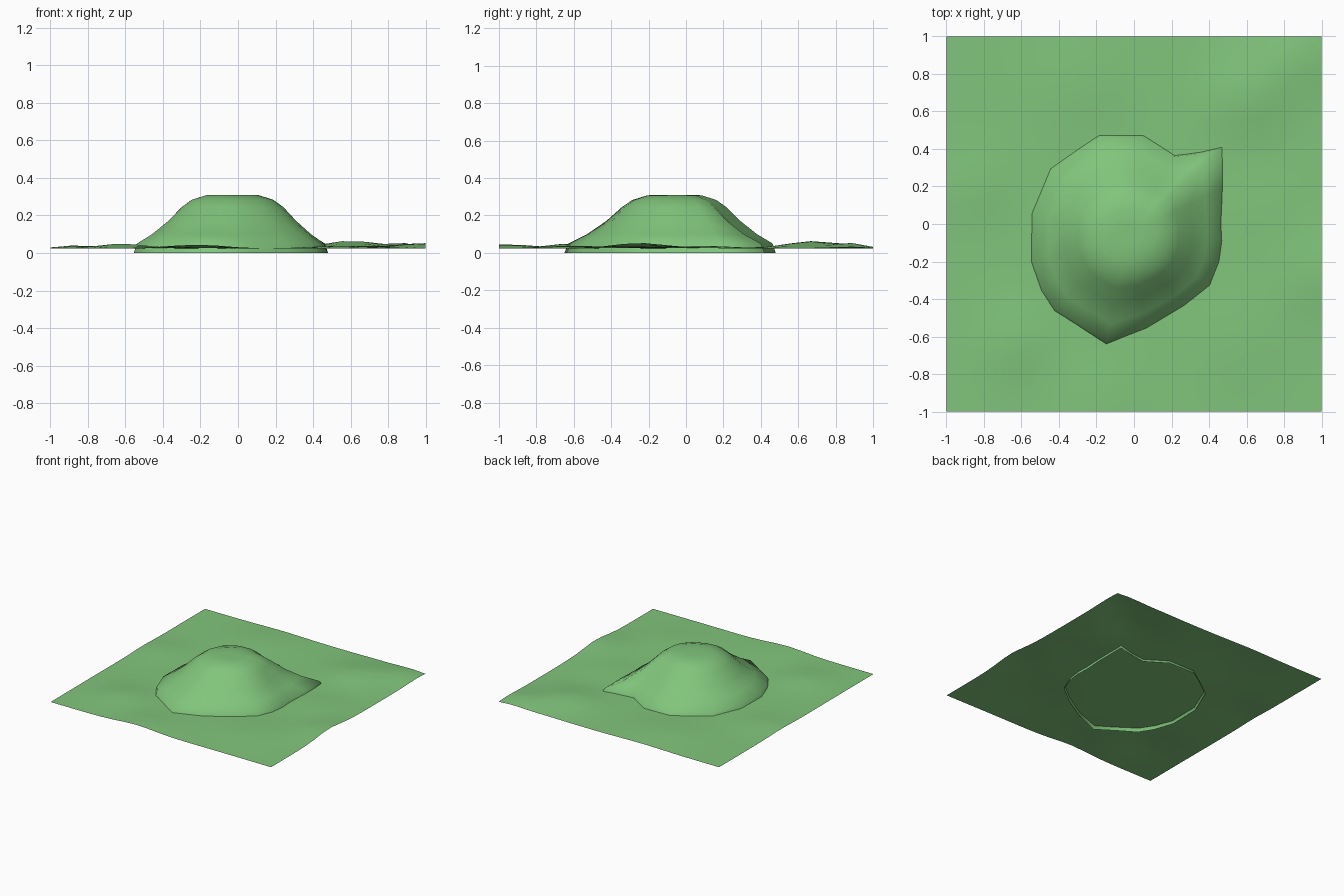
import bpy, bmesh, math

if "Cube" in bpy.data.objects:
    bpy.data.objects.remove(bpy.data.objects["Cube"])

mat = bpy.data.materials.new("grass_green")
mat.diffuse_color = (0.22, 0.56, 0.20, 1)
mat.use_nodes = True
mat.node_tree.nodes["Principled BSDF"].inputs["Base Color"].default_value = mat.diffuse_color


def make_object(name, bm):
    bmesh.ops.recalc_face_normals(bm, faces=bm.faces)
    if sum(f.normal.z * f.calc_area() for f in bm.faces) < 0:
        bmesh.ops.reverse_faces(bm, faces=bm.faces)
    for f in bm.faces:
        f.smooth = True
    me = bpy.data.meshes.new(name)
    bm.to_mesh(me)
    bm.free()
    me.materials.append(mat)
    ob = bpy.data.objects.new(name, me)
    bpy.context.collection.objects.link(ob)
    return ob


# Ground sheet: flat field with gentle bumps (x, y, height, spread)
bumps = [(0.6, 0.68, 0.042, 0.2), (0.86, 0.87, 0.03, 0.12), (-0.62, -0.62, 0.028, 0.18),
         (-0.22, -0.95, 0.022, 0.22), (0.55, -0.6, 0.015, 0.25), (0.98, -0.25, 0.03, 0.2),
         (-0.85, 0.2, 0.018, 0.15), (-0.3, 0.75, 0.018, 0.25), (0.7, 0.1, 0.015, 0.2)]


def ground_z(x, y):
    return 0.023 + sum(h * math.exp(-((x - a) ** 2 + (y - b) ** 2) / (s * s))
                       for a, b, h, s in bumps)


bm = bmesh.new()
bmesh.ops.create_grid(bm, x_segments=18, y_segments=18, size=1.0)
for v in bm.verts:
    v.co.z = ground_z(v.co.x, v.co.y)
make_object("ground", bm)

# Mound: open shell lofted from an irregular foot outline to a flat top
foot = [(0.47, 0), (0.48, 0.2), (0.48, 0.42), (0.36, 0.39), (0.22, 0.37), (0.05, 0.48),
        (-0.19, 0.48), (-0.28, 0.42), (-0.45, 0.30), (-0.55, 0.06), (-0.555, -0.2),
        (-0.50, -0.36), (-0.43, -0.47), (-0.30, -0.55), (-0.15, -0.65), (0.07, -0.56),
        (0.27, -0.44), (0.41, -0.33), (0.46, -0.2), (0.475, -0.09)]
cx, cy = -0.03, -0.06
profile = [(0.12, 0.31), (0.27, 0.308), (0.42, 0.283), (0.52, 0.245), (0.66, 0.17),
           (0.82, 0.10), (0.97, 0.05), (1.0, 0.0)]
bm = bmesh.new()
rings = []
for t, z in profile:
    ring = []
    for x, y in foot:
        dx, dy = x - cx, y - cy
        r = math.hypot(dx, dy)
        k = min(1, max(0, (t - 0.5) / 0.5))          # rounder towards the top
        rr = r * k + (0.53 + 0.3 * (r - 0.53)) * (1 - k)
        ring.append(bm.verts.new((cx + dx / r * rr * t, cy + dy / r * rr * t, z)))
    rings.append(ring)
n = len(foot)
for a, b in zip(rings, rings[1:]):
    for i in range(n):
        bm.faces.new((a[i], b[i], b[(i + 1) % n], a[(i + 1) % n]))
bm.faces.new(rings[0])
make_object("mound", bm)
